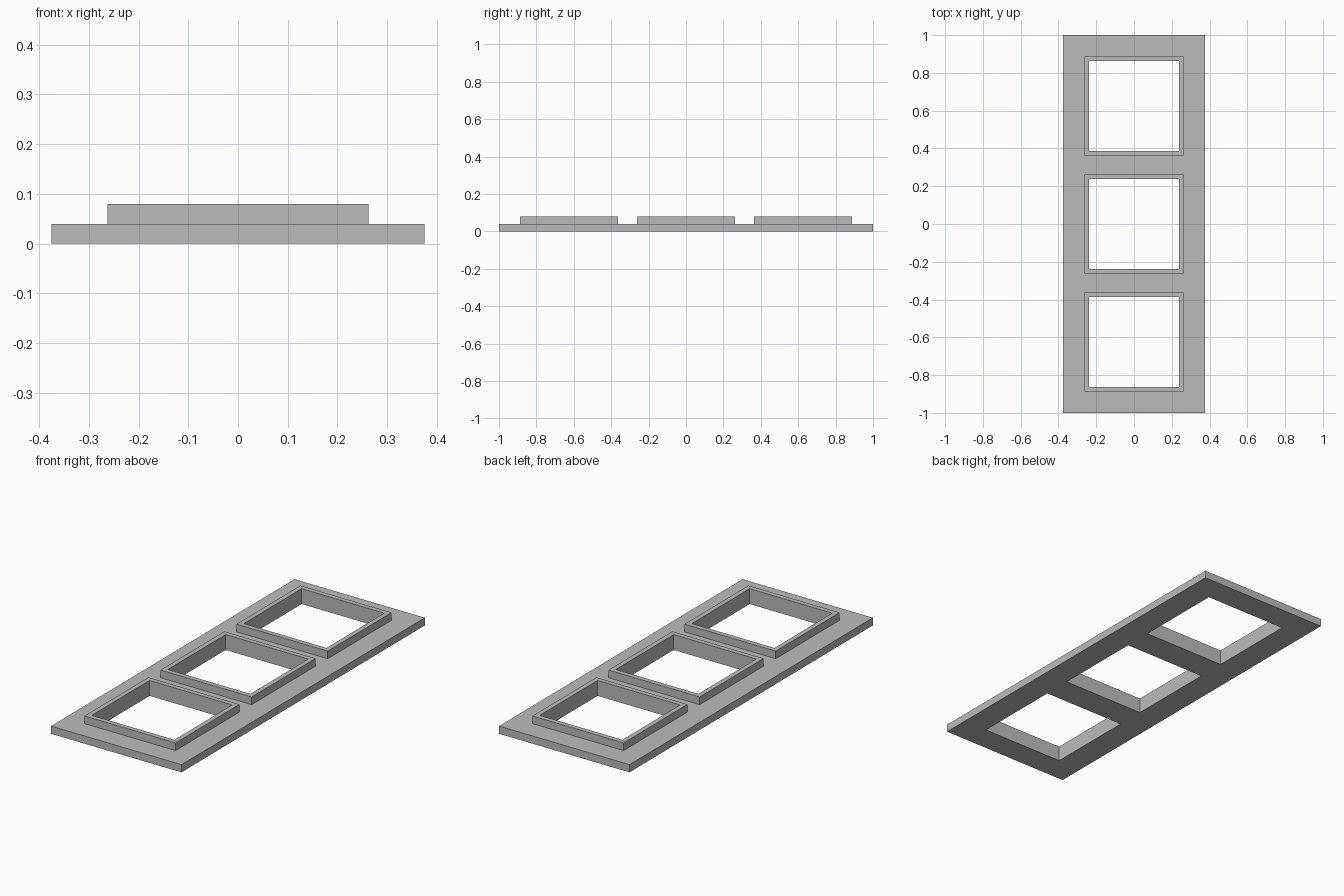
import bpy
import bmesh

cube = bpy.data.objects.get("Cube")
if cube:
    bpy.data.objects.remove(cube, do_unlink=True)

# Dimensions
HALF_WIDTH, HALF_LENGTH = 0.375, 1.0
OUTER, INNER = 0.2625, 0.2375
PITCH, STEP = 0.625, 0.04
CENTRES = (-PITCH, 0.0, PITCH)

grey = bpy.data.materials.new("plain grey")
grey.use_nodes = True
colour = (0.5, 0.5, 0.5, 1.0)
grey.diffuse_color = colour
grey.node_tree.nodes["Principled BSDF"].inputs["Base Color"].default_value = colour


def in_window(x, y, half):
    return abs(x) < half and any(abs(y - c) < half for c in CENTRES)


def raise_faces(bm, faces, height):
    """Extrude faces upward and remove the covered originals."""
    result = bmesh.ops.extrude_face_region(bm, geom=faces)["geom"]
    verts = [g for g in result if isinstance(g, bmesh.types.BMVert)]
    bmesh.ops.translate(bm, verts=verts, vec=(0, 0, height))
    return [g for g in result if isinstance(g, bmesh.types.BMFace)]


# Plan lines of the plate, collars and windows
xs = [-HALF_WIDTH, -OUTER, -INNER, INNER, OUTER, HALF_WIDTH]
ys = [-HALF_LENGTH]
ys += [c + d for c in CENTRES for d in (-OUTER, -INNER, INNER, OUTER)]
ys.append(HALF_LENGTH)

bm = bmesh.new()
grid = [[bm.verts.new((x, y, 0)) for y in ys] for x in xs]
for i in range(len(xs) - 1):
    for j in range(len(ys) - 1):
        if not in_window((xs[i] + xs[i + 1]) / 2, (ys[j] + ys[j + 1]) / 2, INNER):
            bm.faces.new((grid[i][j], grid[i + 1][j],
                          grid[i + 1][j + 1], grid[i][j + 1]))
bm.normal_update()

# Base plate: keep a copy of the floor as the underside
floor = bm.faces[:]
bottom = bmesh.ops.duplicate(bm, geom=floor)["geom"]
top = raise_faces(bm, floor, STEP)

# Raised collar round each window
collars = [f for f in top if in_window(*f.calc_center_median().xy, OUTER)]
raise_faces(bm, collars, STEP)

# Join the underside, drop doubled faces and loose corners
bmesh.ops.remove_doubles(bm, verts=bm.verts[:], dist=0.0001)
bmesh.ops.recalc_face_normals(bm, faces=bm.faces[:])

mesh = bpy.data.meshes.new("window_panel")
bm.to_mesh(mesh)
bm.free()
mesh.materials.append(grey)
panel = bpy.data.objects.new("window_panel", mesh)
bpy.context.collection.objects.link(panel)
